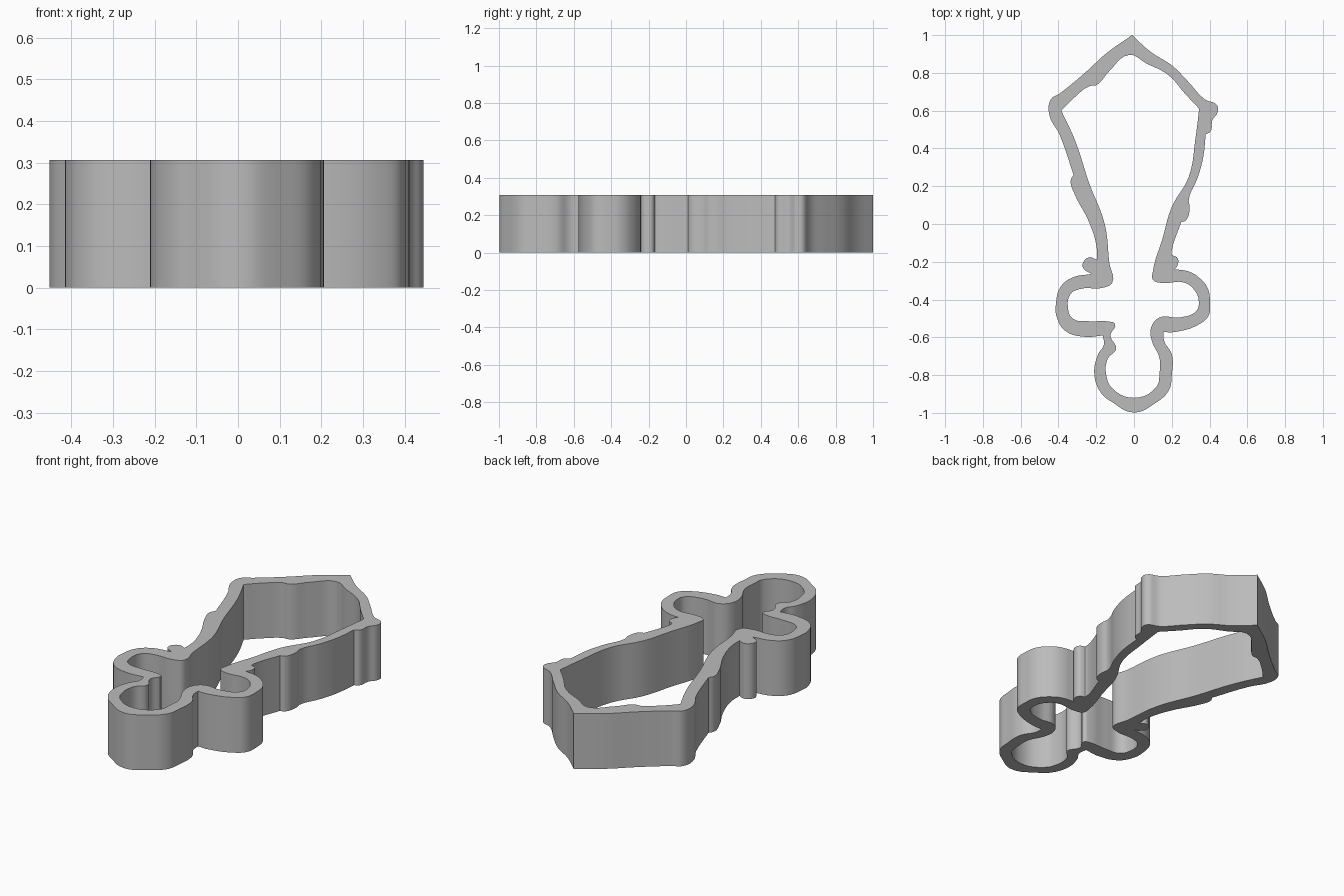
import bpy, bmesh, math

cube = bpy.data.objects.get("Cube")
if cube:
    bpy.data.objects.remove(cube, do_unlink=True)

HEIGHT = 0.307

# One grey material for the whole cutter
grey = bpy.data.materials.new("plain grey")
grey.use_nodes = True
COLOR = (0.5, 0.5, 0.5, 1)
grey.diffuse_color = COLOR
grey.node_tree.nodes["Principled BSDF"].inputs["Base Color"].default_value = COLOR

# Outer wall profile, clockwise from the tip
OUTER = [
    (-.01, 1), (.09, .91), (.20, .84), (.29, .75), (.375, .66), (.44, .628),
    (.442, .59), (.415, .55), (.405, .49), (.38, .475), (.365, .345), (.335, .24),
    (.29, .13), (.295, .085), (.275, .02), (.25, .01), (.20, -.14),
    (.20, -.165), (.23, -.18), (.23, -.22), (.215, -.24),
    (.285, -.25), (.34, -.28), (.39, -.34), (.402, -.41), (.395, -.485),
    (.355, -.525), (.215, -.572), (.155, -.572), (.16, -.62), (.20, -.69),
    (.20, -.80), (.185, -.88), (.11, -.95), (0, -.998), (-.12, -.94),
    (-.17, -.90), (-.21, -.80), (-.19, -.69), (-.16, -.64), (-.165, -.59),
    (-.26, -.597), (-.365, -.565), (-.41, -.49), (-.413, -.42), (-.39, -.335),
    (-.33, -.285), (-.225, -.265), (-.272, -.225), (-.24, -.177), (-.195, -.19),
    (-.20, -.11), (-.24, .015), (-.315, .16), (-.335, .23), (-.32, .26),
    (-.395, .475), (-.449, .58), (-.44, .66), (-.395, .69), (-.26, .80), (-.145, .905),
]
# Inner wall profile
INNER = [
    (-.025, .895), (.065, .85), (.18, .79), (.27, .69), (.345, .61), (.325, .45),
    (.29, .25), (.20, .09), (.15, -.08), (.10, -.25), (.10, -.295), (.145, -.312),
    (.265, -.31), (.32, -.35), (.343, -.41), (.33, -.46), (.24, -.495), (.135, -.495),
    (.09, -.55), (.095, -.62), (.135, -.71), (.135, -.79), (.12, -.86), (0, -.92),
    (-.115, -.87), (-.145, -.81), (-.14, -.715), (-.095, -.66), (-.125, -.59),
    (-.10, -.53), (-.13, -.517), (-.235, -.515), (-.325, -.50), (-.35, -.44),
    (-.335, -.37), (-.29, -.345), (-.155, -.335), (-.115, -.31), (-.13, -.21),
    (-.155, 0), (-.235, .21), (-.315, .45), (-.385, .60), (-.315, .67),
    (-.235, .73), (-.20, .735), (-.13, .81),
]
# Corners kept crisp instead of rounded
SHARP = {(-.01, 1), (.345, .61), (-.385, .60), (.38, .475), (.25, .01),
         (.20, -.165), (.215, -.24), (-.225, -.265), (-.195, -.19),
         (-.32, .26), (.155, -.572), (-.165, -.59)}


def add_outline(curve, points):
    """Closed smooth loop through the points."""
    spline = curve.splines.new('BEZIER')
    spline.bezier_points.add(len(points) - 1)
    spline.use_cyclic_u = True
    spline.resolution_u = 5
    for bp, p in zip(spline.bezier_points, points):
        bp.co = (p[0], p[1], 0)
        kind = 'VECTOR' if p in SHARP else 'AUTO'
        bp.handle_left_type = bp.handle_right_type = kind


# Cutter wall: the filled band between both outlines, extruded upward
curve = bpy.data.curves.new("cutter_wall", 'CURVE')
curve.dimensions = '2D'
curve.fill_mode = 'BOTH'
curve.extrude = HEIGHT / 2
add_outline(curve, OUTER)
add_outline(curve, INNER)
wall = bpy.data.objects.new("cutter_wall", curve)
bpy.context.collection.objects.link(wall)
bpy.ops.object.select_all(action='DESELECT')
wall.select_set(True)
bpy.context.view_layer.objects.active = wall
bpy.ops.object.convert(target='MESH')
wall = bpy.context.object
wall.name = "cutter_wall"

# Weld the caps to the sides and stand the wall on the ground
bm = bmesh.new()
bm.from_mesh(wall.data)
bmesh.ops.remove_doubles(bm, verts=bm.verts, dist=0.0005)
bmesh.ops.translate(bm, verts=bm.verts, vec=(0, 0, HEIGHT / 2))
bmesh.ops.recalc_face_normals(bm, faces=bm.faces)
bm.to_mesh(wall.data)
bm.free()

wall.data.materials.clear()
wall.data.materials.append(grey)
bpy.ops.object.shade_smooth_by_angle(angle=math.radians(30))
